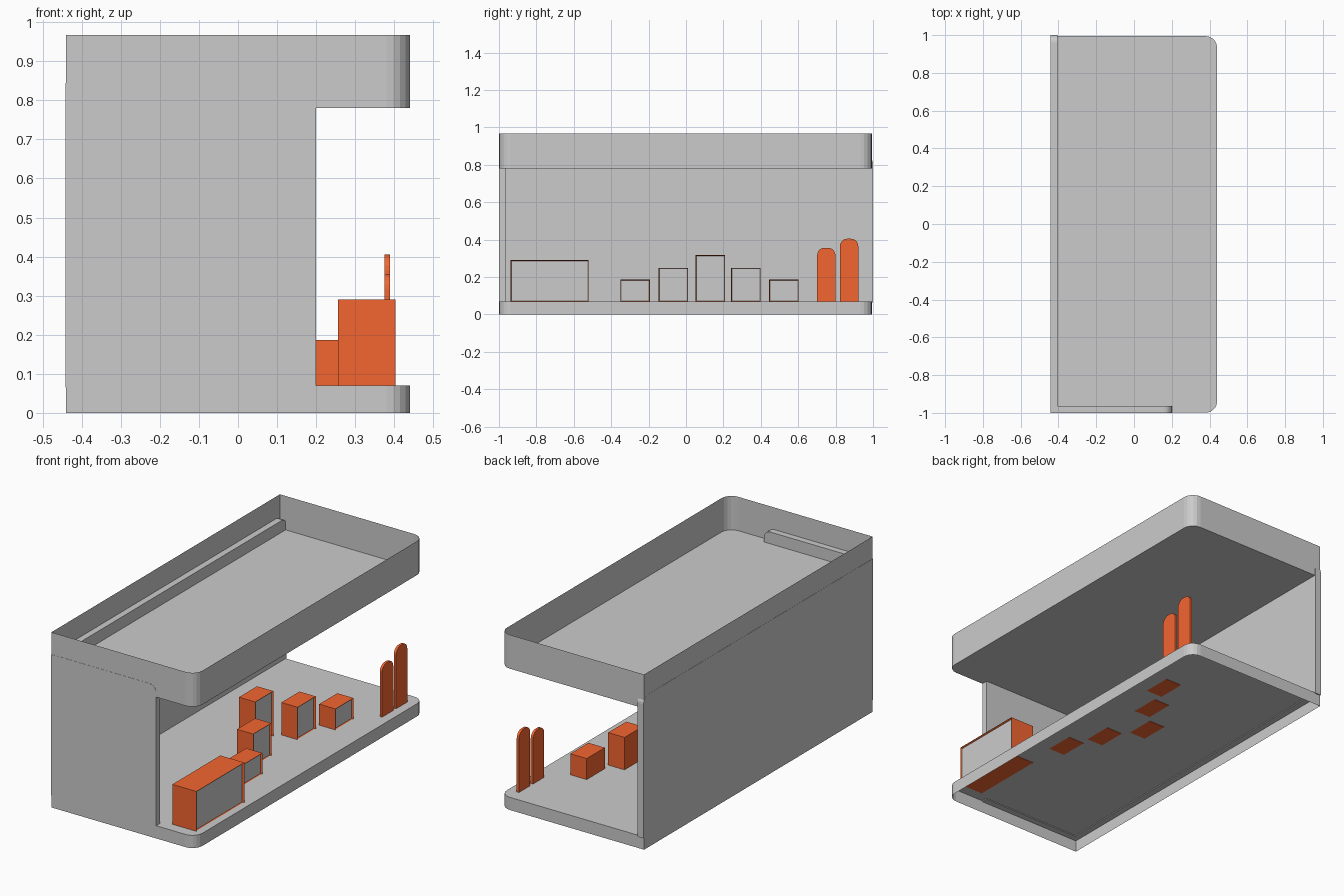
import bpy, bmesh
from math import sin, cos, pi
from mathutils import Vector

if "Cube" in bpy.data.objects:
    bpy.data.objects.remove(bpy.data.objects["Cube"])

orange = bpy.data.materials.new("orange")
orange.diffuse_color = (0.9, 0.13, 0.03, 1)
orange.use_nodes = True
orange.node_tree.nodes["Principled BSDF"].inputs["Base Color"].default_value = orange.diffuse_color


def finish(bm, name, mat=None):
    bmesh.ops.recalc_face_normals(bm, faces=bm.faces)
    me = bpy.data.meshes.new(name)
    bm.to_mesh(me)
    bm.free()
    ob = bpy.data.objects.new(name, me)
    bpy.context.collection.objects.link(ob)
    if mat:
        me.materials.append(mat)
    return ob


def rounded_rect(u0, u1, v0, v1, radii, seg=5):
    """Outline, counter-clockwise; radii for (u0v0, u1v0, u1v1, u0v1)."""
    pts = []
    for i, (u, v, su, sv) in enumerate([(u0, v0, 1, 1), (u1, v0, -1, 1),
                                        (u1, v1, -1, -1), (u0, v1, 1, -1)]):
        r = radii[i]
        if r == 0:
            pts.append((u, v))
            continue
        for k in range(seg + 1):
            a = pi + i * pi / 2 + k * pi / 2 / seg
            pts.append((u + su * r + r * cos(a), v + sv * r + r * sin(a)))
    return pts


def prism(name, pts, axis, a, b, caps=(True, True), mat=None):
    """Extrude an outline along an axis from a to b, with optional end caps."""
    place = {'x': lambda u, v, w: (w, u, v),
             'y': lambda u, v, w: (u, w, v),
             'z': lambda u, v, w: (u, v, w)}[axis]
    bm = bmesh.new()
    lo = [bm.verts.new(place(u, v, a)) for u, v in pts]
    hi = [bm.verts.new(place(u, v, b)) for u, v in pts]
    n = len(pts)
    for i in range(n):
        j = (i + 1) % n
        bm.faces.new((lo[i], lo[j], hi[j], hi[i]))
    if caps[0]:
        bm.faces.new(lo[::-1])
    if caps[1]:
        bm.faces.new(hi)
    return finish(bm, name, mat)


# Floor platform (open underneath) and roof tray (open on top)
plan = rounded_rect(-0.44, 0.44, -0.999, 0.994, (0, 0.06, 0.06, 0))
prism("floor_platform", plan, 'z', 0, 0.07, caps=(False, True))
prism("roof_tray", plan, 'z', 0.78, 0.967, caps=(True, False))

# Back wall and front side wall, rounded at their free upper corner
WALL_Z0, WALL_Z1, T = 0.065, 0.845, 0.036
prism("back_wall", rounded_rect(-1, 1, WALL_Z0, WALL_Z1, (0, 0, 0.04, 0)),
      'x', -0.441, -0.441 + T)
prism("side_wall", rounded_rect(-0.441 + T, 0.2, WALL_Z0, WALL_Z1, (0, 0, 0.04, 0)),
      'y', -1, -1 + T)


def cabinet(name, x0, x1, y0, y1, top):
    """Orange housing with a slightly recessed grey panel facing +x."""
    bm = bmesh.new()
    bmesh.ops.create_cube(bm, size=1)
    z0 = 0.068
    for v in bm.verts:
        v.co = Vector((x0 + (v.co.x + .5) * (x1 - x0),
                       y0 + (v.co.y + .5) * (y1 - y0),
                       z0 + (v.co.z + .5) * (top - z0)))
    bm.normal_update()
    front = max(bm.faces, key=lambda f: f.calc_center_median().x)
    bmesh.ops.inset_region(bm, faces=[front], thickness=0.006)
    for v in front.verts:
        v.co.x -= 0.01
    # line the edge of the recess with vertical sides
    finish_front = [v.co.copy() for v in front.verts]
    ret = bmesh.ops.extrude_discrete_faces(bm, faces=[front])
    for v in ret['faces'][0].verts:
        v.co.x -= 0.001
    finish(bm, name + "_housing", orange)
    pb = bmesh.new()
    pb.faces.new([pb.verts.new(c) for c in finish_front])
    panel = finish(pb, name + "_panel")
    if panel.data.polygons[0].normal.x < 0:
        panel.data.flip_normals()


# Reception desk and an arc of display plinths
cabinet("reception_desk", 0.256, 0.403, -0.938, -0.52, 0.29)
for i, (x, y, top) in enumerate([(0.285, -0.272, 0.186), (0.196, -0.067, 0.249),
                                 (0.07, 0.13, 0.317), (0.196, 0.32, 0.249),
                                 (0.285, 0.523, 0.186)]):
    cabinet(f"plinth_{i + 1}", x - 0.1, x, y - 0.079, y + 0.079, top)

# Two upright sign boards with rounded tops
for i, (y, top) in enumerate([(0.75, 0.356), (0.872, 0.405)]):
    prism(f"sign_board_{i + 1}",
          rounded_rect(y - 0.049, y + 0.049, 0.07, top, (0, 0, 0.04, 0.04)),
          'x', 0.375, 0.389, mat=orange)
